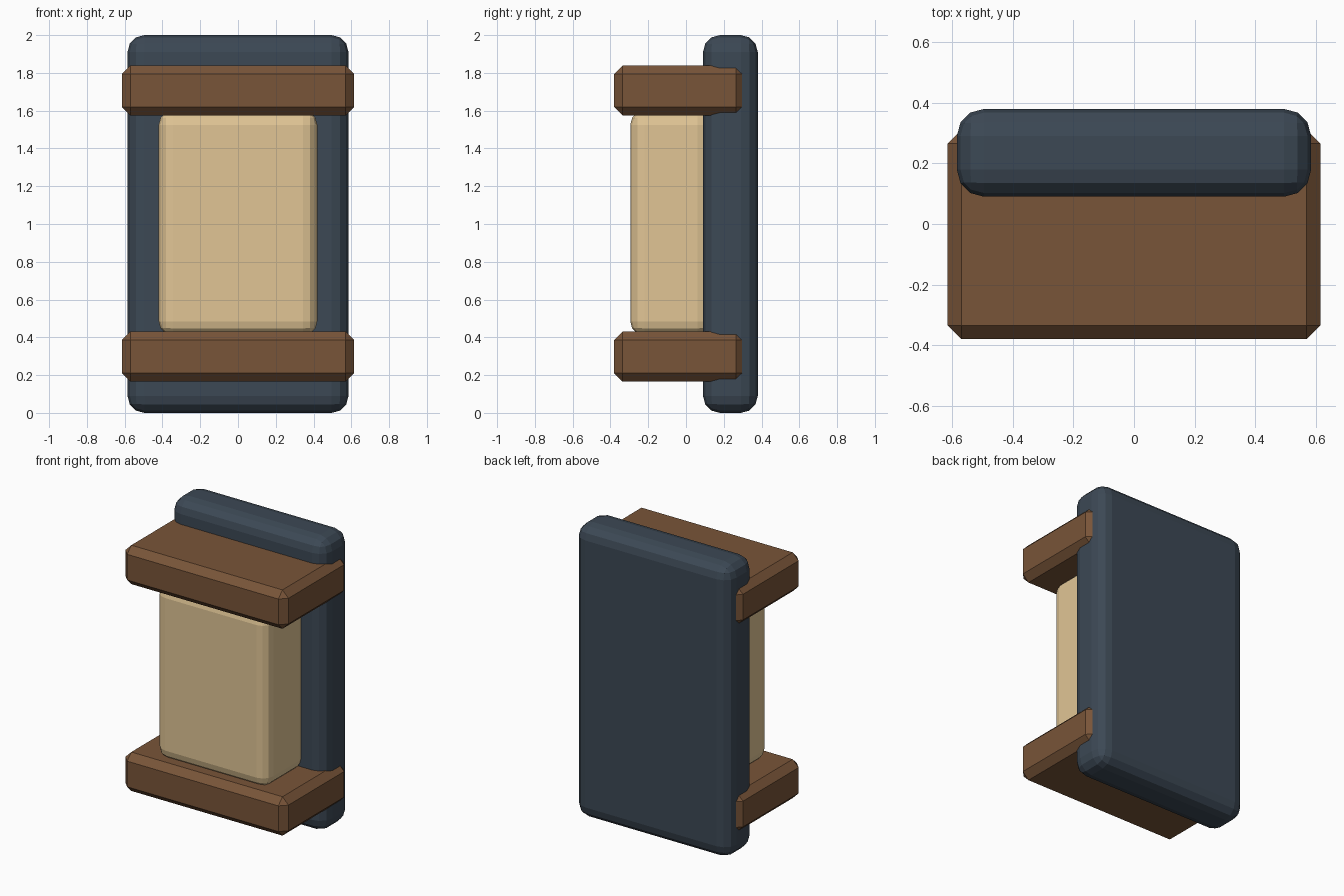
import bpy

if "Cube" in bpy.data.objects:
    bpy.data.objects.remove(bpy.data.objects["Cube"])


def material(name, color):
    m = bpy.data.materials.new(name)
    m.diffuse_color = (*color, 1)
    m.use_nodes = True
    m.node_tree.nodes["Principled BSDF"].inputs["Base Color"].default_value = m.diffuse_color
    return m


def block(name, lo, hi, bevel, segments, mat):
    """Bevelled box spanning the corners lo and hi."""
    centre = [(a + b) / 2 for a, b in zip(lo, hi)]
    bpy.ops.mesh.primitive_cube_add(size=1, location=centre)
    ob = bpy.context.object
    ob.name = name
    ob.scale = [b - a for a, b in zip(lo, hi)]
    bpy.ops.object.transform_apply(location=False, rotation=False, scale=True)
    mod = ob.modifiers.new("Bevel", 'BEVEL')
    mod.width = bevel
    mod.segments = segments
    mod.limit_method = 'NONE'
    ob.data.materials.append(mat)
    return ob


slate = material("slate", (0.045, 0.065, 0.09))
wood = material("wood", (0.19, 0.09, 0.04))
cream = material("cream", (0.75, 0.56, 0.30))

# Tall rounded back panel
block("back_panel", (-0.585, 0.09, 0.0), (0.585, 0.38, 2.0), 0.09, 3, slate)

# Padded body between the slabs
block("padded_body", (-0.42, -0.295, 0.41), (0.42, 0.135, 1.60), 0.075, 3, cream)

# Chamfered slabs above and below
for name, z in (("lower_slab", 0.165), ("upper_slab", 1.575)):
    block(name, (-0.615, -0.38, z), (0.615, 0.31, z + 0.265), 0.045, 1, wood)
